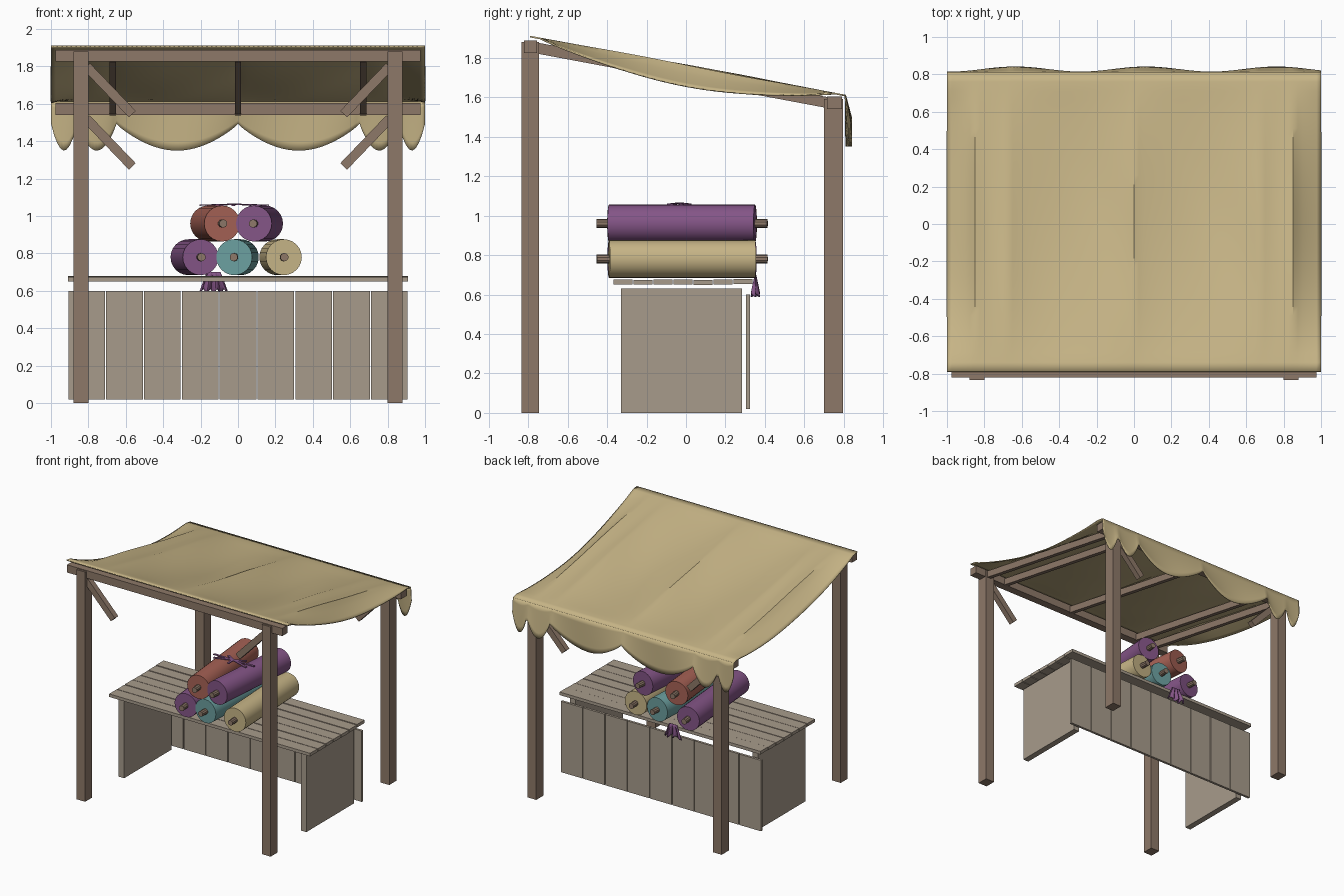
import bpy, bmesh, math, random
from mathutils import Vector, Matrix

if "Cube" in bpy.data.objects:
    bpy.data.objects.remove(bpy.data.objects["Cube"])

random.seed(4)


def material(name, r, g, b):
    m = bpy.data.materials.new(name)
    m.diffuse_color = (r, g, b, 1)
    m.use_nodes = True
    m.node_tree.nodes["Principled BSDF"].inputs["Base Color"].default_value = m.diffuse_color
    return m


WOOD = material("dark_wood", 0.27, 0.19, 0.14)
PLANK = material("pale_plank", 0.39, 0.33, 0.26)
CANVAS = material("canvas", 0.57, 0.46, 0.24)
RED = material("red_cloth", 0.38, 0.12, 0.09)
PURPLE = material("purple_cloth", 0.23, 0.09, 0.24)
TEAL = material("teal_cloth", 0.15, 0.35, 0.35)


def finish(name, bm, mat, smooth=False):
    bmesh.ops.recalc_face_normals(bm, faces=bm.faces)
    me = bpy.data.meshes.new(name)
    bm.to_mesh(me)
    bm.free()
    me.materials.append(mat)
    ob = bpy.data.objects.new(name, me)
    bpy.context.collection.objects.link(ob)
    if smooth:
        bpy.ops.object.select_all(action='DESELECT')
        ob.select_set(True)
        bpy.context.view_layer.objects.active = ob
        bpy.ops.object.shade_smooth_by_angle(angle=math.radians(35))
    return ob


def box(name, x0, x1, y0, y1, z0, z1, mat):
    bm = bmesh.new()
    bmesh.ops.create_cube(bm, size=1)
    bmesh.ops.scale(bm, vec=(x1 - x0, y1 - y0, z1 - z0), verts=bm.verts)
    bmesh.ops.translate(bm, vec=((x0 + x1) / 2, (y0 + y1) / 2, (z0 + z1) / 2), verts=bm.verts)
    return finish(name, bm, mat)


def bar(name, a, b, wide, tall, mat, up=(0, 0, 1)):
    """Rectangular bar between two points."""
    a, b = Vector(a), Vector(b)
    d = (b - a).normalized()
    side = d.cross(Vector(up)).normalized()
    top = side.cross(d)
    rot = Matrix((side, d, top)).transposed().to_4x4()
    bm = bmesh.new()
    bmesh.ops.create_cube(bm, size=1)
    bmesh.ops.scale(bm, vec=(wide, (b - a).length, tall), verts=bm.verts)
    bmesh.ops.transform(bm, matrix=Matrix.Translation((a + b) / 2) @ rot, verts=bm.verts)
    return finish(name, bm, mat)


def rod(name, a, b, radius, sides, mat):
    """Cylinder between two points."""
    a, b = Vector(a), Vector(b)
    d = b - a
    bm = bmesh.new()
    bmesh.ops.create_cone(bm, cap_ends=True, segments=sides, radius1=radius, radius2=radius, depth=d.length)
    rot = d.to_track_quat('Z', 'Y').to_matrix().to_4x4()
    bmesh.ops.transform(bm, matrix=Matrix.Translation((a + b) / 2) @ rot, verts=bm.verts)
    return finish(name, bm, mat, True)


def sheet(name, nu, nv, fn, thick, mat):
    """Grid surface from fn(u, v), thickened."""
    bm = bmesh.new()
    g = [[bm.verts.new(fn(i / nu, j / nv)) for j in range(nv + 1)] for i in range(nu + 1)]
    for i in range(nu):
        for j in range(nv):
            bm.faces.new((g[i][j], g[i + 1][j], g[i + 1][j + 1], g[i][j + 1]))
    ob = finish(name, bm, mat, True)
    mod = ob.modifiers.new("thickness", 'SOLIDIFY')
    mod.thickness = thick
    mod.offset = 0
    return ob


# Posts, braces and rafters
for s, side in ((-1, "left"), (1, "right")):
    xa, xb = sorted((s * 0.80, s * 0.88))
    box(f"front_post_{side}", xa, xb, -0.835, -0.745, 0, 1.88, WOOD)
    box(f"back_post_{side}", xa, xb, 0.70, 0.795, 0, 1.59, WOOD)
    bar(f"front_brace_{side}", (s * 0.81, -0.79, 1.80), (s * 0.565, -0.79, 1.545), 0.045, 0.05, WOOD)
    bar(f"back_brace_{side}", (s * 0.81, 0.75, 1.52), (s * 0.565, 0.75, 1.265), 0.045, 0.05, WOOD)
for i, x in enumerate((-0.85, -0.67, 0, 0.67, 0.85)):
    bar(f"rafter_{i + 1}", (x, -0.77, 1.852), (x, 0.76, 1.565), 0.033, 0.055, WOOD)
box("front_beam", -0.975, 0.975, -0.82, -0.755, 1.825, 1.888, WOOD)
box("back_beam", -0.975, 0.975, 0.715, 0.79, 1.54, 1.605, WOOD)


# Sagging canvas roof
def sag(x):
    x = abs(x)
    if x < 0.67:
        return 0.05 * math.sin(math.pi * x / 0.67) ** 0.8
    if x < 0.85:
        return 0.012 * math.sin(math.pi * (x - 0.67) / 0.18)
    return 0.10 * ((x - 0.85) / 0.15) ** 0.8


def roof(u, v):
    x, y = -1 + 2 * u, -0.79 + 1.60 * v
    t = min(max((y + 0.73) / 1.47, 0), 1)
    z = 1.90 - 0.187 * (y + 0.75) - sag(x) * math.sin(math.pi * t) ** 0.8
    ripple = 0.004 * math.sin(11 * x + 5 * y) * math.sin(math.pi * t)
    return x, y, z + ripple


sheet("canvas_roof", 80, 32, roof, 0.008, CANVAS)

# Scalloped valance on the low side
CUSPS = (-1, -0.86, -0.65, 0, 0.65, 0.86, 1)


def valance(u, v):
    x = -1 + 2 * u
    k = next(i for i in range(6) if x <= CUSPS[i + 1] + 1e-6)
    f = min(max((x - CUSPS[k]) / (CUSPS[k + 1] - CUSPS[k]), 0), 1)
    low = 1.495 - 0.145 * math.sin(math.pi * f) ** 0.85
    y = 0.808 + 0.017 * v * (1 + 0.8 * math.sin(9 * x + 1))
    return x, y, 1.609 + (low - 1.609) * v


sheet("canvas_valance", 120, 6, valance, 0.007, CANVAS)

# Counter: slatted top, plank face and side panels
pitch = 0.71 / 7
for i in range(7):
    y = -0.37 + i * pitch
    dz = random.uniform(-0.003, 0.003)
    box(f"counter_slat_{i + 1}", -0.91, 0.91, y + 0.003, y + pitch - 0.003, 0.652 + dz, 0.677 + dz, PLANK)
for i in range(9):
    x = -0.91 + i * 1.82 / 9
    box(f"face_plank_{i + 1}", x + 0.003, x + 0.199, 0.305, 0.325, 0.02, 0.60, PLANK)
box("side_panel_left", -0.85, -0.80, -0.33, 0.285, 0, 0.63, PLANK)
box("side_panel_right", 0.80, 0.85, -0.33, 0.285, 0, 0.63, PLANK)

# Cloth rolls: front x, back x, height, colour
ROLLS = ((-0.20, -0.265, 0.78, PURPLE), (-0.02, 0.015, 0.78, TEAL), (0.245, 0.21, 0.78, CANVAS),
         (-0.085, -0.16, 0.96, RED), (0.085, 0.145, 0.96, PURPLE))
for i, (xf, xb, z, mat) in enumerate(ROLLS):
    a, b = Vector((xf, -0.39, z)), Vector((xb, 0.35, z))
    d = (b - a).normalized() * 0.063
    rod(f"cloth_roll_{i + 1}", a, b, 0.096, 24, mat)
    rod(f"roll_core_{i + 1}", a - d, b + d, 0.022, 10, WOOD)

# Tied cloth strip: loose ends on top, tassel over the counter edge
for i in range(7):
    ang = math.pi * 2 * i / 7 + 0.2
    end = (-0.02 + 0.19 * math.cos(ang), -0.035 + 0.06 * math.sin(ang), 1.058)
    bar(f"tie_end_{i + 1}", (-0.02, -0.035, 1.064), end, 0.018, 0.006, PURPLE)


def tassel(u, v):
    spread = 0.035 + 0.04 * v
    x = -0.13 + (2 * u - 1) * spread
    y = 0.352 + 0.02 * v * math.sin(u * 6 * math.pi)
    return x, y, 0.70 - v * (0.10 + 0.012 * math.cos(u * 8 * math.pi))


sheet("tie_tassel", 24, 6, tassel, 0.008, PURPLE)
